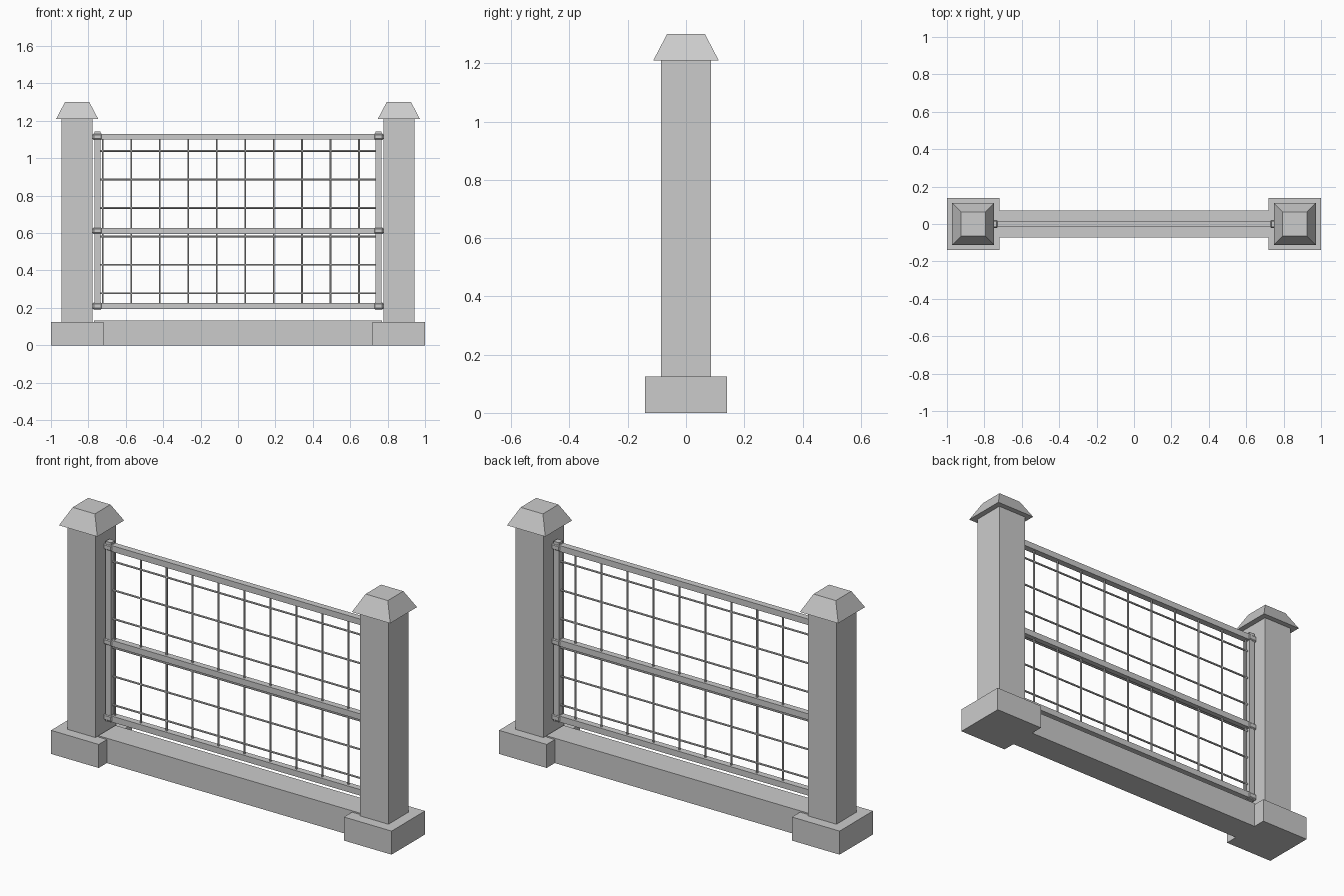
import bpy
import bmesh
from math import pi
from mathutils import Matrix, Vector

cube = bpy.data.objects.get("Cube")
if cube:
    bpy.data.objects.remove(cube, do_unlink=True)

# One pale grey for the whole fence panel
grey = bpy.data.materials.new("pale_grey")
grey.use_nodes = True
colour = (0.6, 0.6, 0.6, 1)
grey.diffuse_color = colour
grey.node_tree.nodes["Principled BSDF"].inputs["Base Color"].default_value = colour


def finish(name, bm):
    mesh = bpy.data.meshes.new(name)
    bm.to_mesh(mesh)
    bm.free()
    mesh.materials.append(grey)
    obj = bpy.data.objects.new(name, mesh)
    bpy.context.collection.objects.link(obj)
    return obj


def box(name, centre, size, taper=1.0, bevel=0.0):
    """Box whose top can be tapered and whose edges can be bevelled."""
    bm = bmesh.new()
    bmesh.ops.create_cube(bm, size=1)
    for v in bm.verts:
        k = taper if v.co.z > 0 else 1.0
        v.co = Vector(centre) + Vector((v.co.x * k * size[0], v.co.y * k * size[1], v.co.z * size[2]))
    if bevel:
        bmesh.ops.bevel(bm, geom=bm.edges[:], offset=bevel, segments=1, affect='EDGES')
    return finish(name, bm)


def wire(name, centre, length, axis):
    """Thin straight rod along x or z."""
    turn = Matrix.Rotation(pi / 2, 4, 'Y') if axis == 'x' else Matrix()
    bm = bmesh.new()
    bmesh.ops.create_cone(bm, cap_ends=True, segments=8, radius1=0.005, radius2=0.005,
                          depth=length, matrix=Matrix.Translation(centre) @ turn)
    return finish(name, bm)


rail_heights = (0.21, 0.612, 1.115)

# Masonry posts with footings and tapered caps, plus the metal uprights
for side, s in (("left", 1), ("right", -1)):
    x = 0.86 * s
    box(side + "_footing", (x, 0, 0.0625), (0.28, 0.28, 0.125))
    box(side + "_post", (x, 0, 0.6675), (0.166, 0.17, 1.085))
    box(side + "_cap", (x, 0, 1.255), (0.225, 0.225, 0.09), taper=0.58)
    box(side + "_upright", (0.75 * s, 0, 0.667), (0.032, 0.032, 0.954))
    for i, z in enumerate(rail_heights):
        box(f"{side}_collar_{i}", (0.752 * s, 0, z), (0.054, 0.042, 0.036), bevel=0.008)

# Ground beam
box("ground_beam", (0, 0, 0.066), (1.54, 0.144, 0.132))

# Horizontal rails
for i, z in enumerate(rail_heights):
    box(f"rail_{i}", (0, 0, z), (1.54, 0.034, 0.032))

# Wire mesh
for i in range(10):
    wire(f"upright_wire_{i}", (-0.723 + 0.1523 * i, 0, 0.66), 0.89, 'z')
for i in range(6):
    wire(f"cross_wire_{i}", (0, 0, 0.278 + 0.1523 * i), 1.48, 'x')
